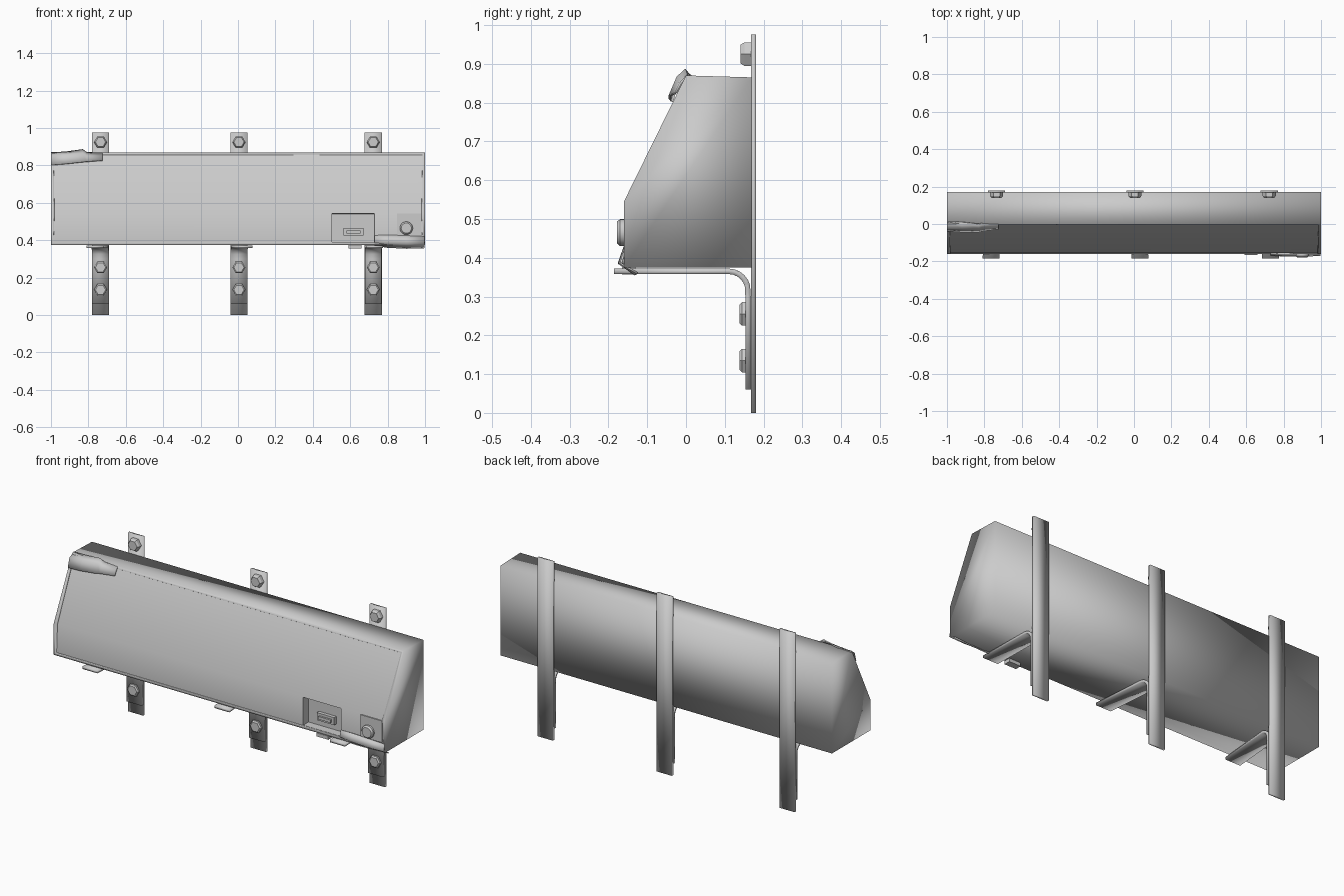
import bpy, bmesh, math
from mathutils import Vector, Matrix

if "Cube" in bpy.data.objects:
    bpy.data.objects.remove(bpy.data.objects["Cube"])

grey = bpy.data.materials.new("plain grey metal")
grey.diffuse_color = (0.6, 0.6, 0.6, 1)
grey.use_nodes = True
grey.node_tree.nodes["Principled BSDF"].inputs["Base Color"].default_value = grey.diffuse_color


def finish(name, bm, smooth=True, angle=None):
    bmesh.ops.recalc_face_normals(bm, faces=bm.faces)
    me = bpy.data.meshes.new(name)
    for f in bm.faces:
        f.smooth = smooth
    if angle:
        for e in bm.edges:
            if len(e.link_faces) == 2 and e.calc_face_angle() > math.radians(angle):
                e.smooth = False
    bm.to_mesh(me)
    bm.free()
    me.materials.append(grey)
    ob = bpy.data.objects.new(name, me)
    bpy.context.collection.objects.link(ob)
    return ob


def box(name, x0, x1, y0, y1, z0, z1, smooth=False):
    bm = bmesh.new()
    bmesh.ops.create_cube(bm, size=1)
    for v in bm.verts:
        v.co = Vector(((x0 + x1) / 2 + v.co.x * (x1 - x0),
                       (y0 + y1) / 2 + v.co.y * (y1 - y0),
                       (z0 + z1) / 2 + v.co.z * (z1 - z0)))
    return finish(name, bm, smooth)


def stud(name, x, z, y_back, y_front, r, sides):
    """Bolt head pointing to the front, with a chamfered outer edge."""
    bm = bmesh.new()
    rings = []
    d = y_front - y_back
    for y, k in ((y_back, 1), (y_back + d * 0.65, 1), (y_front, 0.78)):
        rings.append([bm.verts.new((x + r * k * math.cos(2 * math.pi * i / sides), y,
                                    z + r * k * math.sin(2 * math.pi * i / sides)))
                      for i in range(sides)])
    for a, b in zip(rings, rings[1:]):
        for i in range(sides):
            j = (i + 1) % sides
            bm.faces.new((a[i], a[j], b[j], b[i]))
    bm.faces.new(rings[0])
    bm.faces.new(rings[-1])
    return finish(name, bm, True, 32)


def sheet(name, rows, thick):
    """Bent metal strip lofted through rows of points."""
    bm = bmesh.new()
    g = [[bm.verts.new(p) for p in row] for row in rows]
    for a, b in zip(g, g[1:]):
        for i in range(len(a) - 1):
            bm.faces.new((a[i], a[i + 1], b[i + 1], b[i]))
    ob = finish(name, bm)
    m = ob.modifiers.new("thickness", 'SOLIDIFY')
    m.thickness = thick
    m.offset = 0
    return ob


# Housing: profile extruded along x, with a recessed front panel
profile = [(0.17, 0.865), (0.0, 0.87), (-0.16, 0.545), (-0.16, 0.375), (0.17, 0.375)]
bm = bmesh.new()
left = [bm.verts.new((-1, y, z)) for y, z in profile]
right = [bm.verts.new((1, y, z)) for y, z in profile]
bm.faces.new(left)
bm.faces.new(right[::-1])
sides = [bm.faces.new((left[i], right[i], right[(i + 1) % 5], left[(i + 1) % 5])) for i in range(5)]
bmesh.ops.recalc_face_normals(bm, faces=bm.faces)
panel = [sides[1], sides[2]]
bmesh.ops.inset_region(bm, faces=panel, thickness=0.018, depth=0)
bmesh.ops.inset_region(bm, faces=panel, thickness=0.001, depth=-0.006)
panel_edges = {e for f in panel for e in f.edges if not all(l in panel for l in e.link_faces)}
for e in panel_edges:
    e.smooth = False
# Square pocket in the lower part of the panel
low = [panel[1]]
for x in (0.5, 0.73):
    geom = low + list({e for f in low for e in f.edges}) + list({v for f in low for v in f.verts})
    res = bmesh.ops.bisect_plane(bm, geom=geom, plane_co=(x, 0, 0), plane_no=(1, 0, 0))
    low = [g for g in res["geom"] if isinstance(g, bmesh.types.BMFace)]
pocket = [f for f in low if 0.5 < f.calc_center_median().x < 0.73]
bmesh.ops.inset_region(bm, faces=pocket, thickness=0.002, depth=0)
bmesh.ops.inset_region(bm, faces=pocket, thickness=0.001, depth=-0.045)
for f in pocket:
    for e in f.edges:
        e.smooth = False
        for g in e.link_faces:
            for e2 in g.edges:
                e2.smooth = False
finish("housing", bm)

# Latch in the pocket, its catch underneath, and the round button
box("latch_plate", 0.565, 0.67, -0.128, -0.105, 0.425, 0.466)
box("latch_tongue", 0.58, 0.655, -0.138, -0.125, 0.437, 0.453)
box("latch_catch", 0.59, 0.66, -0.165, -0.13, 0.357, 0.376)
box("button_plate", 0.85, 0.98, -0.16, -0.152, 0.425, 0.543)
stud("button", 0.9, 0.465, -0.155, -0.178, 0.035, 20)

# Torn rim at the upper left
sheet("torn_upper_rim", [
    [(-1.0, 0.015, 0.868), (-1.0, -0.022, 0.85), (-1.0, -0.036, 0.802)],
    [(-0.92, 0.01, 0.872), (-0.92, -0.024, 0.856), (-0.92, -0.042, 0.808)],
    [(-0.83, 0.0, 0.885), (-0.83, -0.022, 0.865), (-0.83, -0.042, 0.818)],
    [(-0.81, 0.004, 0.87), (-0.81, -0.018, 0.852), (-0.81, -0.036, 0.82)],
    [(-0.725, 0.0, 0.866), (-0.725, -0.014, 0.85), (-0.725, -0.026, 0.826)]], 0.006)

# Bent rim at the lower right
sheet("bent_lower_rim", [
    [(0.73, -0.154, 0.425), (0.73, -0.164, 0.395), (0.73, -0.145, 0.372)],
    [(0.80, -0.158, 0.428), (0.80, -0.172, 0.39), (0.80, -0.14, 0.362)],
    [(0.90, -0.158, 0.424), (0.90, -0.172, 0.385), (0.90, -0.13, 0.357)],
    [(0.997, -0.158, 0.42), (0.997, -0.168, 0.385), (0.997, -0.125, 0.36)]], 0.006)

# Wall straps, angle brackets and bolts; each bracket arm is slightly skewed
for n, (x, skew) in enumerate(((-0.735, -0.03), (0.005, 0.028), (0.723, 0.007)), 1):
    box(f"wall_strap_{n}", x - 0.046, x + 0.046, 0.168, 0.18, 0, 0.975, True)
    path = [(0.16, 0.06), (0.16, 0.3)]
    path += [(0.11 + 0.05 * math.cos(a), 0.315 + 0.05 * math.sin(a))
             for a in (math.radians(15 * i) for i in range(1, 7))]
    path += [(-0.185, 0.365)]
    rows = []
    for y, z in path:
        s = skew * (0.16 - y) / 0.345
        rows.append([(x + s - 0.045, y, z), (x + s + 0.045, y, z)])
    sheet(f"angle_bracket_{n}", rows, 0.014)
    for z, back, front in ((0.925, 0.17, 0.14), (0.255, 0.155, 0.138), (0.135, 0.155, 0.138)):
        stud(f"bolt_{n}_{int(z * 1000)}", x, z, back, front, 0.035, 6)
